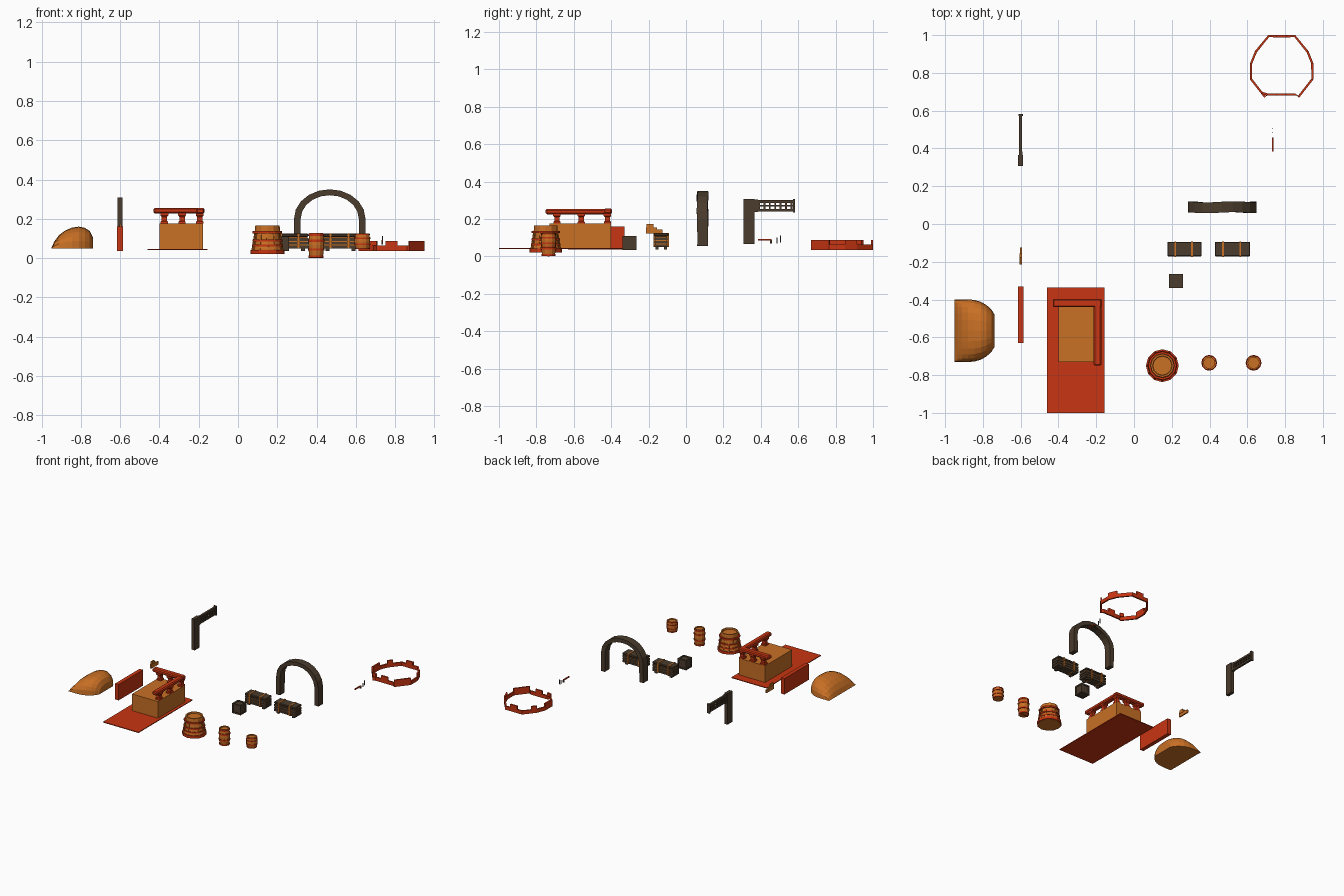
import bpy, bmesh, math
from mathutils import Vector

if "Cube" in bpy.data.objects:
    bpy.data.objects.remove(bpy.data.objects["Cube"])


def mat(name, rgb):
    m = bpy.data.materials.new(name)
    m.diffuse_color = (*rgb, 1)
    m.use_nodes = True
    m.node_tree.nodes["Principled BSDF"].inputs["Base Color"].default_value = m.diffuse_color
    return m


ORANGE = mat("orange", (0.58, 0.16, 0.018))
RED = mat("red", (0.58, 0.035, 0.006))
DARK = mat("dark_brown", (0.07, 0.045, 0.026))


def finish(name, bm, m, bevel=0):
    bmesh.ops.recalc_face_normals(bm, faces=bm.faces)
    me = bpy.data.meshes.new(name)
    bm.to_mesh(me)
    bm.free()
    ob = bpy.data.objects.new(name, me)
    bpy.context.collection.objects.link(ob)
    me.materials.append(m)
    if bevel:
        b = ob.modifiers.new("bevel", 'BEVEL')
        b.width = bevel
        b.segments = 1
    return ob


def box(name, x, y, z, m, bevel=0):
    bm = bmesh.new()
    bmesh.ops.create_cube(bm, size=1)
    for v in bm.verts:
        v.co = [(a + b) / 2 + c * (b - a) for (a, b), c in zip((x, y, z), v.co)]
    return finish(name, bm, m, bevel)


def loft(name, rings, m, closed=False):
    """Skin a row of equal-length point rings; cap the ends unless closed."""
    bm = bmesh.new()
    rows = [[bm.verts.new(p) for p in r] for r in rings]
    n = len(rows[0])
    pairs = list(zip(rows, rows[1:])) + ([(rows[-1], rows[0])] if closed else [])
    for a, b in pairs:
        for i in range(n):
            j = (i + 1) % n
            bm.faces.new((a[i], a[j], b[j], b[i]))
    if not closed:
        bm.faces.new(rows[0])
        bm.faces.new(rows[-1])
    return finish(name, bm, m)


def lathe(name, cx, cy, prof, m, sides=12, closed=False):
    rings = [[(cx + r * math.cos(math.tau * i / sides), cy + r * math.sin(math.tau * i / sides), z)
              for i in range(sides)] for r, z in prof]
    return loft(name, rings, m, closed)


def hoop(name, cx, cy, r, z, h, m, depth=0.008):
    return lathe(name, cx, cy, [(r - depth, z), (r, z), (r, z + h), (r - depth, z + h)], m, closed=True)


# Mound: half-round cross sections, sharp straight edge on the left
rings = []
for x, w, h in [(-.95, .165, .001), (-.935, .165, .035), (-.91, .166, .068), (-.88, .166, .09),
                (-.845, .163, .105), (-.81, .153, .11), (-.78, .135, .104), (-.755, .112, .088),
                (-.738, .085, .055)]:
    ring = []
    for k in range(13):
        a = math.pi * k / 12
        c, s = math.cos(a), math.sin(a)
        ring.append((x, -.565 + w * math.copysign(abs(c) ** .8, c), .05 + h * s ** .8))
    rings.append(ring)
loft("mound", rings, ORANGE)

# Wall panel and small latch
box("wall_panel", (-.615, -.585), (-.63, -.33), (.037, .16), RED)
box("latch_base", (-.604, -.594), (-.215, -.125), (.122, .145), ORANGE)
box("latch_top", (-.606, -.592), (-.215, -.155), (.145, .155), ORANGE)
box("latch_knob", (-.604, -.594), (-.21, -.175), (.155, .174), ORANGE)

# Bracket post with lattice arm
box("bracket_post", (-.613, -.587), (.307, .365), (.067, .308), DARK)
box("bracket_collar", (-.61, -.59), (.365, .385), (.238, .304), DARK)
box("arm_top_rail", (-.608, -.592), (.38, .575), (.287, .301), DARK)
box("arm_bottom_rail", (-.608, -.592), (.38, .575), (.241, .255), DARK)
box("arm_middle_rail", (-.605, -.595), (.38, .575), (.268, .274), DARK)
for i in range(7):
    y = .39 + i * .029
    box("arm_bar", (-.606, -.594), (y - .005, y + .005), (.25, .29), DARK)
box("arm_end_plate", (-.612, -.588), (.572, .582), (.235, .308), DARK)

# Platform with base sheet
box("base_sheet", (-.46, -.155), (-1, -.335), (.04, .046), RED)
box("platform_block", (-.4, -.177), (-.73, -.4), (.046, .175), ORANGE)
box("back_rail", (-.43, -.17), (-.44, -.396), (.227, .256), RED, .007)
box("side_rail", (-.214, -.172), (-.75, -.396), (.225, .254), RED, .007)
for x, y in [(-.375, -.42), (-.285, -.42), (-.195, -.42), (-.195, -.56), (-.195, -.69)]:
    s = .014
    loft("rail_post", [[(x + a * w, y + b * w, z) for a, b in ((-1, -1), (1, -1), (1, 1), (-1, 1))]
                       for w, z in [(.019, .175), (.019, .185), (s, .19), (s, .21), (.02, .217), (.02, .23)]], RED)

# Dark crate with raised edges
cx, cy, cz, h = .222, -.302, .072, .037
box("crate_core", (cx - h + .005, cx + h - .005), (cy - h + .005, cy + h - .005),
    (cz - h + .005, cz + h - .005), DARK)
e = ((-h, -h + .011), (h - .011, h))
full = (-h, h)
for p in e:
    for q in e:
        for d in ((full, p, q), (p, full, q), (p, q, full)):
            box("crate_edge", *[(c + a, c + b) for c, (a, b) in zip((cx, cy, cz), d)], DARK)

# Two plank wagons
for x0, x1 in [(.177, .358), (.428, .615)]:
    y0, y1 = -.168, -.098
    box("wagon_body", (x0 + .005, x1 - .005), (y0 + .005, y1 - .005), (.052, .118), ORANGE)
    box("wagon_lid", (x0, x1), (y0 - .004, y1 + .004), (.108, .124), DARK, .004)
    for z in (.05, .069, .088):
        box("wagon_plank", (x0, x1), (y0, y1), (z, z + .014), DARK)
    for t in (.23, .72):
        x = x0 + t * (x1 - x0)
        box("wagon_strap", (x - .005, x + .005), (y0 - .006, y1 + .006), (.05, .126), ORANGE)
    for t in (.15, .85):
        x = x0 + t * (x1 - x0)
        for y in (y0 + .012, y1 - .012):
            box("wagon_foot", (x - .01, x + .01), (y - .008, y + .008), (.036, .052), DARK)

# Arch: rectangular section swept along legs and half circle
path = [(-1, .055, 0)] + [(-math.cos(math.pi * i / 10), .2, math.sin(math.pi * i / 10)) for i in range(11)] + [(1, .055, 0)]
rings = []
for i, (c, z, s) in enumerate(path):
    w = .003 * math.sin(i * 1.1)
    o = (.467 + .182 * c, z + .15 * s)
    n = (.467 + .148 * c, z + .12 * s)
    rings.append([(o[0], .06 + w, o[1]), (o[0], .117 + w, o[1]), (n[0], .117 + w, n[1]), (n[0], .06 + w, n[1])])
loft("arch", rings, DARK)

# Tub: flared body, sunken lid, hoops
lathe("tub_body", .15, -.75, [(.08, .02), (.08, .045), (.07, .09), (.065, .125), (.062, .165), (.052, .165), (.05, .155)], ORANGE)
for r, z, t in [(.087, .022, .02), (.08, .058, .01), (.077, .085, .01), (.075, .125, .012)]:
    hoop("tub_hoop", .15, -.75, r, z, t, RED, .014)
for i in range(12):
    a = math.tau * i / 12
    p = [(.15 + r * math.cos(a + d), -.75 + r * math.sin(a + d)) for r, d in ((.074, .06), (.085, .05))]
    q = [(.15 + r * math.cos(a - d), -.75 + r * math.sin(a - d)) for r, d in ((.085, .05), (.074, .06))]
    low = [(*v, .022) for v in p + q]
    top = [(.15 + (v[0] - .15) * .79, -.75 + (v[1] + .75) * .79, .13) for v in low]
    loft("tub_stave", [low, top], ORANGE)

# Two small barrels
for x, z0, z1, name in [(.398, .003, .128, "tall_barrel"), (.633, .045, .126, "short_barrel")]:
    h = z1 - z0
    lathe(name, x, -.735, [(.034, z0), (.038, z0 + h * .25), (.040, z0 + h * .5), (.038, z0 + h * .75), (.035, z1),
                           (.029, z1), (.029, z1 - .008)], ORANGE)
    for t, r in [(0, .038), (.28, .042), (.64, .042), (.88, .039)]:
        hoop(name + "_hoop", x, -.735, r, z0 + t * h, h * .09, RED)
box("barrel_foot", (.36, .436), (-.74, -.73), (0, .006), RED)

# Curb ring: many-sided wall with merlons
half = [(0, 1.0), (.072, 1.0), (.142, .915), (.168, .85), (.168, .765), (.092, .668), (.078, .68), (0, .68)]
outline = half + [(-x, y) for x, y in half[-2:0:-1]]
cx, cy = .782, .833


def wall_ring(x, y, z0, z1):
    v = Vector((x, y - cy))
    i = v * (1 - .012 / v.length)
    return [(cx + p.x, cy + p.y, z) for p, z in ((v, z0), (v, z1), (i, z1), (i, z0))]


loft("curb_wall", [wall_ring(x, y, .035, .063) for x, y in outline], RED, closed=True)
for i in (0, 2, 4, 6, 8, 10, 12):
    a, b = Vector(outline[i]), Vector(outline[(i + 1) % len(outline)])
    if i in (0, 6):
        a, b = Vector((-.03, outline[i][1])), Vector((.03, outline[i][1]))
    elif i == 8:
        a, b = Vector((-.078, .68)), Vector((-.11, .69))
    elif i == 12:
        a, b = Vector((-.142, .915)), Vector((-.115, .948))
    loft("curb_merlon", [wall_ring(*a, .06, .088), wall_ring(*b, .06, .088)], RED)

# Small lever and pins beside the ring
box("lever_bar", (.731, .739), (.385, .455), (.084, .092), RED)
box("lever_grip", (.731, .739), (.45, .459), (.07, .09), DARK)
box("lever_pin", (.733, .737), (.483, .488), (.068, .1), DARK)
box("lever_pin", (.733, .737), (.503, .508), (.075, .112), DARK)
